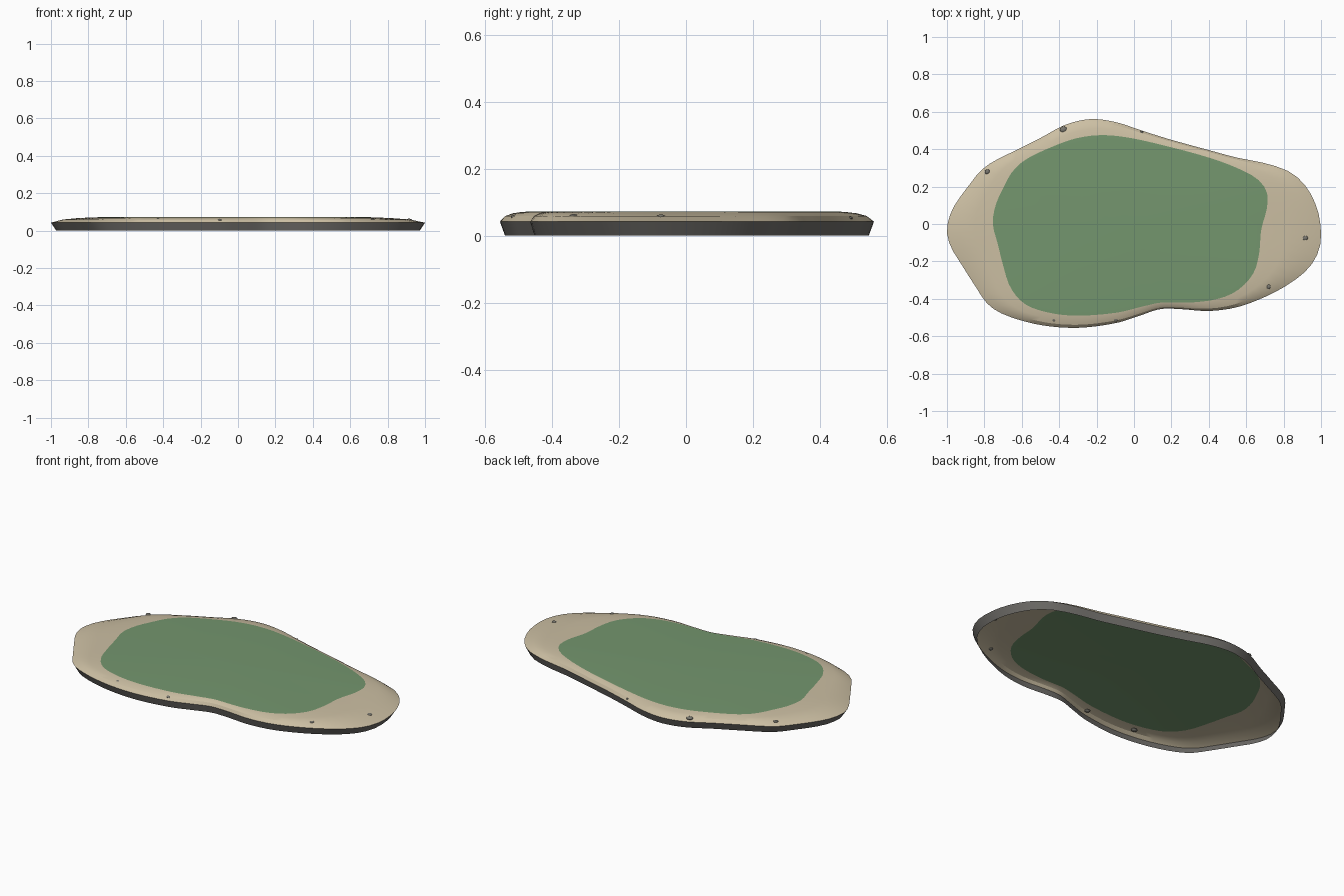
import bpy
import bmesh
import math
import random
from mathutils import Vector

random.seed(4)
default_cube = bpy.data.objects.get("Cube")
if default_cube:
    bpy.data.objects.remove(default_cube, do_unlink=True)

SEGMENTS = 120
CENTRE = Vector((-0.05, 0))


def make_material(name, srgb):
    """Flat material from display colour converted to linear."""
    linear = [((c / 255 + 0.055) / 1.055) ** 2.4 for c in srgb] + [1]
    material = bpy.data.materials.new(name)
    material.use_nodes = True
    material.diffuse_color = linear
    shader = material.node_tree.nodes["Principled BSDF"]
    shader.inputs["Base Color"].default_value = linear
    return material


def smooth_outline(points):
    """Closed spline through the points, resampled at even angles around CENTRE."""
    points = [Vector(p) - CENTRE for p in points]
    count = len(points)
    samples = []
    for i in range(count):
        a, b, c, d = (points[(i + k) % count] for k in range(-1, 3))
        for step in range(10):
            t = step / 10
            p = b + 0.5 * t * ((c - a) + t * ((2 * a - 5 * b + 4 * c - d)
                                              + t * (3 * (b - c) + d - a)))
            samples.append((math.atan2(p.y, p.x), p.length))
    samples.sort()
    first, last = samples[0], samples[-1]
    samples.insert(0, (last[0] - math.tau, last[1]))
    samples.append((first[0] + math.tau, first[1]))
    ring = []
    k = 0
    for i in range(SEGMENTS):
        angle = -math.pi + math.tau * i / SEGMENTS
        while samples[k + 1][0] < angle:
            k += 1
        (a0, r0), (a1, r1) = samples[k], samples[k + 1]
        radius = r0 + (r1 - r0) * (angle - a0) / max(a1 - a0, 1e-6)
        ring.append(CENTRE + radius * Vector((math.cos(angle), math.sin(angle))))
    return ring


def blend(ring_a, ring_b, factor):
    return [a.lerp(b, factor) for a, b in zip(ring_a, ring_b)]


def build_rings(name, rings, material, cap=False):
    """Skin a stack of (outline, height) rings, with an optional flat cap on the last."""
    bm = bmesh.new()
    loops = [[bm.verts.new((p.x, p.y, z)) for p in ring] for ring, z in rings]
    for low, high in zip(loops, loops[1:]):
        for i in range(SEGMENTS):
            j = (i + 1) % SEGMENTS
            bm.faces.new((low[i], low[j], high[j], high[i]))
    if cap:
        middle = bm.verts.new((CENTRE.x, CENTRE.y, rings[-1][1]))
        for i in range(SEGMENTS):
            bm.faces.new((loops[-1][i], loops[-1][(i + 1) % SEGMENTS], middle))
    finish(name, bm, material)


def finish(name, bm, material):
    mesh = bpy.data.meshes.new(name)
    bm.to_mesh(mesh)
    bm.free()
    mesh.materials.append(material)
    obj = bpy.data.objects.new(name, mesh)
    bpy.context.collection.objects.link(obj)
    bpy.ops.object.select_all(action="DESELECT")
    obj.select_set(True)
    bpy.context.view_layer.objects.active = obj
    bpy.ops.object.shade_smooth_by_angle(angle=math.radians(25))
    return obj


sand = make_material("sand", (204, 191, 163))
grass = make_material("grass green", (116, 150, 110))
stone = make_material("dark stone", (112, 110, 106))
pebble = make_material("pebble grey", (122, 120, 112))

# Shoreline and lawn outlines
shore = smooth_outline([
    (-1, -.03), (-.97, .08), (-.88, .21), (-.79, .31), (-.62, .4), (-.5, .46),
    (-.38, .525), (-.28, .555), (-.19, .56), (-.08, .54), (.04, .5), (.2, .45),
    (.4, .395), (.55, .355), (.7, .325), (.83, .28), (.92, .2), (.98, .08),
    (1, -.05), (.985, -.15), (.93, -.24), (.83, -.32), (.7, -.39), (.55, -.445),
    (.4, -.465), (.25, -.455), (.14, -.455), (.03, -.49), (-.1, -.53), (-.3, -.555),
    (-.5, -.54), (-.68, -.49), (-.78, -.43), (-.85, -.33), (-.92, -.22), (-.98, -.12)])
lawn = smooth_outline([
    (-.755, 0), (-.74, .1), (-.7, .19), (-.65, .28), (-.57, .35), (-.42, .42),
    (-.3, .46), (-.17, .475), (-.02, .46), (.2, .41), (.4, .355), (.55, .3),
    (.66, .24), (.71, .17), (.71, .08), (.68, -.03), (.67, -.15), (.64, -.26),
    (.56, -.35), (.45, -.4), (.3, -.42), (.15, -.42), (.05, -.44), (-.1, -.475),
    (-.3, -.49), (-.45, -.475), (-.58, -.43), (-.66, -.34), (-.7, -.22), (-.73, -.1)])

# Stone edge, open underneath and narrower at its foot
foot = [p * 0.972 for p in shore]
build_rings("stone_edge", [(foot, 0), (shore, 0.042)], stone)

# Sandy beach rising in two slopes to the lawn
build_rings("sand_beach", [(shore, 0.042), (blend(shore, lawn, 0.25), 0.059),
                           (blend(shore, lawn, 0.6), 0.067), (lawn, 0.071)], sand)

# Flat lawn
build_rings("grass_lawn", [(lawn, 0.071), (blend(lawn, [CENTRE] * SEGMENTS, 0.04), 0.072)],
            grass, cap=True)

# Half-buried pebbles along the beach: x, y, height, radius
pebbles = [(-.785, .28, .06, .014), (-.378, .505, .056, .019), (.04, .488, .053, .01),
           (.688, .296, .056, .01), (.915, -.075, .057, .015), (.72, -.335, .059, .013),
           (-.428, -.508, .059, .018), (-.1, -.508, .056, .016)]
for number, (x, y, z, radius) in enumerate(pebbles, 1):
    bm = bmesh.new()
    bmesh.ops.create_icosphere(bm, subdivisions=2, radius=radius)
    rock = finish(f"beach_pebble_{number}", bm, pebble)
    rock.location = (x, y, z)
    rock.scale = (1, 0.85, 0.45)
    rock.rotation_euler.z = random.uniform(0, math.pi)
